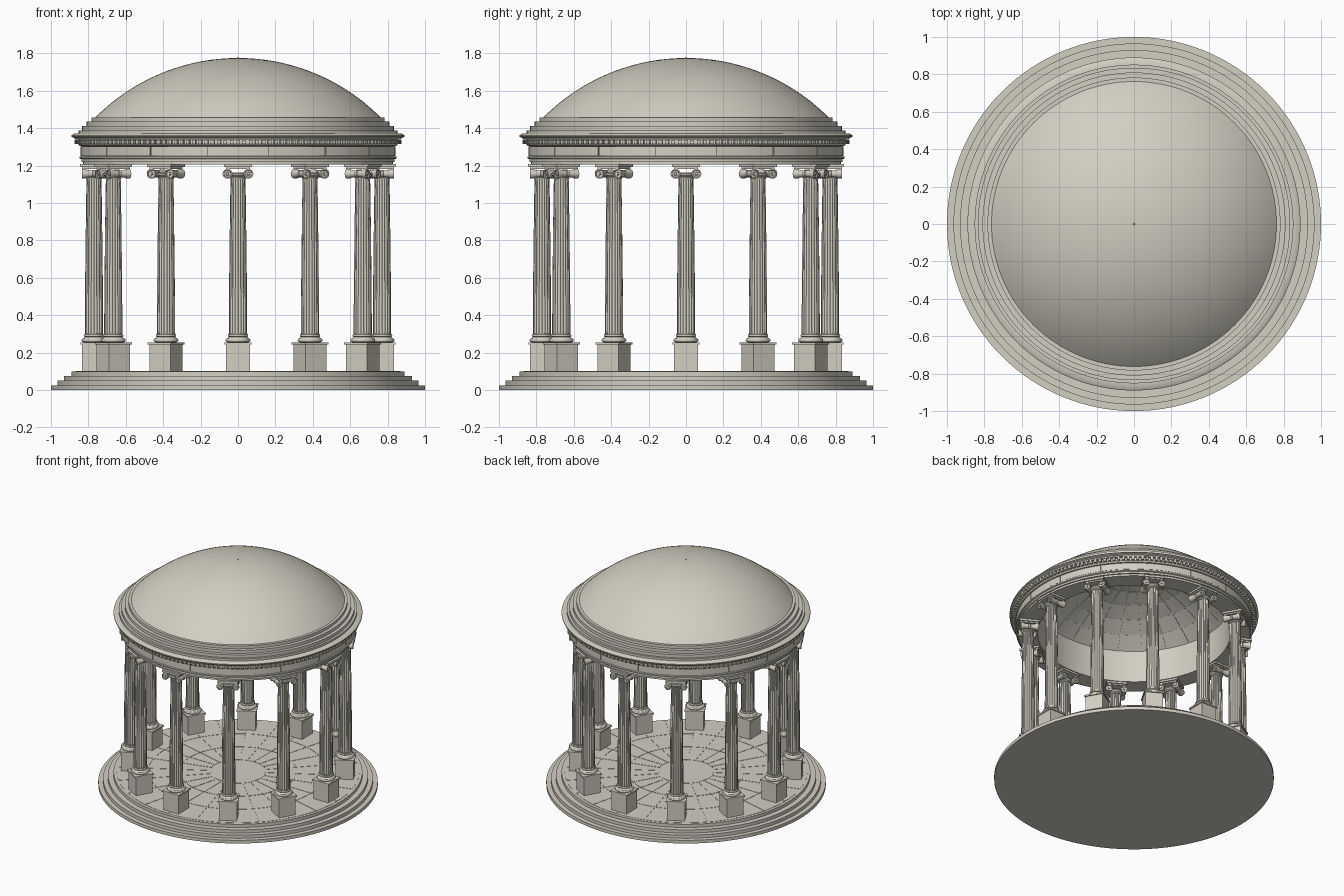
import bpy, bmesh, math
from math import sin, cos, pi, radians, sqrt
from mathutils import Matrix, Vector

cube = bpy.data.objects.get("Cube")
if cube:
    bpy.data.objects.remove(cube, do_unlink=True)

COLOUR = (0.65, 0.62, 0.54, 1)
stone = bpy.data.materials.new("pale stone")
stone.use_nodes = True
stone.diffuse_color = COLOUR
stone.node_tree.nodes["Principled BSDF"].inputs["Base Color"].default_value = COLOUR

COLUMNS = 12
COLUMN_RING = 0.77


def finish(bm, name, smooth=True, flip=False):
    """Turn a bmesh into a shaded stone mesh."""
    bmesh.ops.remove_doubles(bm, verts=bm.verts, dist=1e-5)
    bmesh.ops.recalc_face_normals(bm, faces=bm.faces)
    if flip:
        bmesh.ops.reverse_faces(bm, faces=bm.faces)
    mesh = bpy.data.meshes.new(name)
    bm.to_mesh(mesh)
    bm.free()
    mesh.materials.append(stone)
    if smooth:
        mesh.shade_smooth()
        mesh.set_sharp_from_angle(angle=radians(30))
    return mesh


def place(name, mesh, matrix=None):
    ob = bpy.data.objects.new(name, mesh)
    bpy.context.collection.objects.link(ob)
    if matrix:
        ob.matrix_world = matrix
    return ob


def lathe(name, points, steps=96, closed=False, flip=False):
    """Revolve (radius, height) points about z."""
    bm = bmesh.new()
    vs = [bm.verts.new((r, 0, z)) for r, z in points]
    edges = [bm.edges.new(p) for p in zip(vs, vs[1:])]
    if closed:
        edges.append(bm.edges.new((vs[-1], vs[0])))
    bmesh.ops.spin(bm, geom=vs + edges, cent=(0, 0, 0), axis=(0, 0, 1),
                   angle=2 * pi, steps=steps, use_duplicate=False)
    return finish(bm, name, flip=flip)


def add_box(bm, size, centre, angle=0):
    m = Matrix.Rotation(angle, 4, 'Z') @ Matrix.Translation(centre) @ Matrix.Diagonal((*size, 1))
    bmesh.ops.create_cube(bm, size=1, matrix=m)


def panels(name, bands, sectors, gap, thickness, cuts=4):
    """Ring of separate curved slabs for each band of (radius, height) pairs."""
    bm = bmesh.new()
    for (r0, z0), (r1, z1) in bands:
        along = Vector((r1 - r0, z1 - z0)).normalized()
        lift = Vector((-along.y, along.x)) * thickness
        a, b = Vector((r0, z0)) + along * gap / 2, Vector((r1, z1)) - along * gap / 2
        section = [a, b, b + lift, a + lift]
        for s in range(sectors):
            rings = []
            for c in range(cuts + 1):
                ring = []
                for p in section:
                    trim = gap / 2 / max(p.x, gap)
                    t = 2 * pi * s / sectors + trim + (2 * pi / sectors - 2 * trim) * c / cuts
                    ring.append(bm.verts.new((p.x * cos(t), p.x * sin(t), p.y)))
                rings.append(ring)
            for p, q in zip(rings, rings[1:]):
                for i in range(4):
                    j = (i + 1) % 4
                    bm.faces.new((p[i], p[j], q[j], q[i]))
            bm.faces.new(rings[0])
            bm.faces.new(rings[-1])
    return place(name, finish(bm, name))


def cap_arc(radius, base, rise, n):
    """Points of a shallow spherical cap from rim to crown."""
    big = (radius ** 2 + rise ** 2) / (2 * rise)
    top = math.asin(radius / big)
    return [(big * sin(top * (1 - i / n)),
             base + rise - big + big * cos(top * (1 - i / n))) for i in range(n + 1)]


# Stepped base
step_radii = (1.0, 0.965, 0.93, 0.89)
profile = [(0, 0)]
for i, r in enumerate(step_radii):
    profile += [(r, i * 0.025), (r, (i + 1) * 0.025)]
place("stepped_base", lathe("stepped_base", profile + [(0, 0.1)], 128))

# Floor paving
rings = (0.2, 0.42, 0.64, 0.87)
panels("floor_paving", [((b, 0.1), (a, 0.1)) for a, b in zip(rings, rings[1:])], 24, 0.004, -0.002)
place("floor_centre", lathe("floor_centre", [(0.196, 0.1), (0.196, 0.102), (0, 0.102)]))

# Column pedestal: block with a projecting top
bm = bmesh.new()
add_box(bm, (0.13, 0.13, 0.145), (0, 0, 0.1725))
add_box(bm, (0.145, 0.145, 0.012), (0, 0, 0.249))
pedestal = finish(bm, "pedestal", smooth=False)

# Moulded column base: two rounded rings with a hollow between
profile = [(0, 0.255)]
for radius, low, high in ((0.056, 0.255, 0.276), (0.048, 0.284, 0.298)):
    half = (high - low) / 2
    profile += [(radius + half * cos(a), low + half + half * sin(a))
                for a in [radians(-90 + 30 * k) for k in range(7)]]
column_base = lathe("column_base", profile + [(0.05, 0.304), (0, 0.304)], 32)

# Fluted, tapering shaft
FLUTES, PER = 20, 6
bm = bmesh.new()
levels = []
for k in range(7):
    f = k / 6
    radius = 0.049 - 0.009 * f ** 1.5
    ring = []
    for i in range(FLUTES * PER):
        r = radius * (1 - 0.09 * sin(pi * (i % PER) / PER))
        t = 2 * pi * i / (FLUTES * PER)
        ring.append(bm.verts.new((r * cos(t), r * sin(t), 0.3 + 0.835 * f)))
    levels.append(ring)
for a, b in zip(levels, levels[1:]):
    for i in range(len(a)):
        j = (i + 1) % len(a)
        bm.faces.new((a[i], a[j], b[j], b[i]))
shaft = finish(bm, "shaft")

# Capital: rounded neck, scroll rolls and a square top slab
neck = lathe("capital_neck", [(0, 1.128), (0.042, 1.128), (0.044, 1.135), (0.042, 1.14),
                              (0.052, 1.15), (0.052, 1.158), (0.045, 1.163), (0, 1.163)], 32)
half_roll = [(0, 0.064), (0.007, 0.064), (0.009, 0.058), (0.018, 0.058),
             (0.02, 0.064), (0.026, 0.064), (0.026, 0.052), (0.019, 0.03), (0.018, 0.008), (0.021, 0.005)]
scroll = lathe("capital_scroll", half_roll + [(r, -z) for r, z in reversed(half_roll)], 24)
bm = bmesh.new()
add_box(bm, (0.13, 0.13, 0.012), (0, 0, 1.187))
add_box(bm, (0.148, 0.148, 0.016), (0, 0, 1.199))
abacus = finish(bm, "capital_slab", smooth=False)

for i in range(COLUMNS):
    spot = Matrix.Rotation(2 * pi * i / COLUMNS, 4, 'Z') @ Matrix.Translation((0, -COLUMN_RING, 0))
    for mesh in (pedestal, column_base, shaft, neck, abacus):
        place(f"{mesh.name}_{i + 1}", mesh, spot)
    for side, x in (("left", 0.056), ("right", -0.056)):
        turn = Matrix.Translation((x, 0, 1.156)) @ Matrix.Rotation(pi / 2, 4, 'X')
        place(f"capital_scroll_{side}_{i + 1}", scroll, spot @ turn)

# Ring beam, cornice and roof steps in one closed section
place("ring_beam", lathe("ring_beam", [
    (0.69, 1.205), (0.828, 1.205), (0.828, 1.22), (0.838, 1.22), (0.838, 1.234),
    (0.848, 1.238), (0.848, 1.247), (0.835, 1.25), (0.835, 1.303), (0.848, 1.306),
    (0.855, 1.316), (0.855, 1.338), (0.872, 1.34), (0.876, 1.348), (0.89, 1.354),
    (0.89, 1.362), (0.878, 1.37), (0.852, 1.372), (0.852, 1.388), (0.835, 1.388),
    (0.835, 1.412), (0.81, 1.412), (0.81, 1.436), (0.783, 1.436), (0.783, 1.458),
    (0.69, 1.458)], 128, closed=True))

# Frieze blocks with fine joints
frieze = panels("frieze_blocks", [((0.835, 1.249), (0.835, 1.304))], 16, 0.005, -0.008, 8)
frieze.rotation_euler.z = pi / 16

# Small teeth under the cornice
bm = bmesh.new()
TEETH = 160
for i in range(TEETH):
    add_box(bm, (0.022, 0.019, 0.021), (0.862, 0, 1.327), 2 * pi * i / TEETH)
place("cornice_teeth", finish(bm, "cornice_teeth", smooth=False))

# Dome, its ceiling and the ceiling panels
place("dome", lathe("dome", cap_arc(0.765, 1.455, 0.32, 24), 128))
place("dome_ceiling", lathe("dome_ceiling", cap_arc(0.69, 1.455, 0.27, 24), 96, flip=True))
arc = cap_arc(0.688, 1.455, 0.268, 6)
panels("ceiling_panels", list(zip(arc[:-2], arc[1:-1])), 24, 0.008, -0.004)
bm = bmesh.new()
bmesh.ops.create_uvsphere(bm, u_segments=12, v_segments=6, radius=0.005,
                          matrix=Matrix.Translation((0, 0, 1.775)))
place("dome_tip", finish(bm, "dome_tip"))
